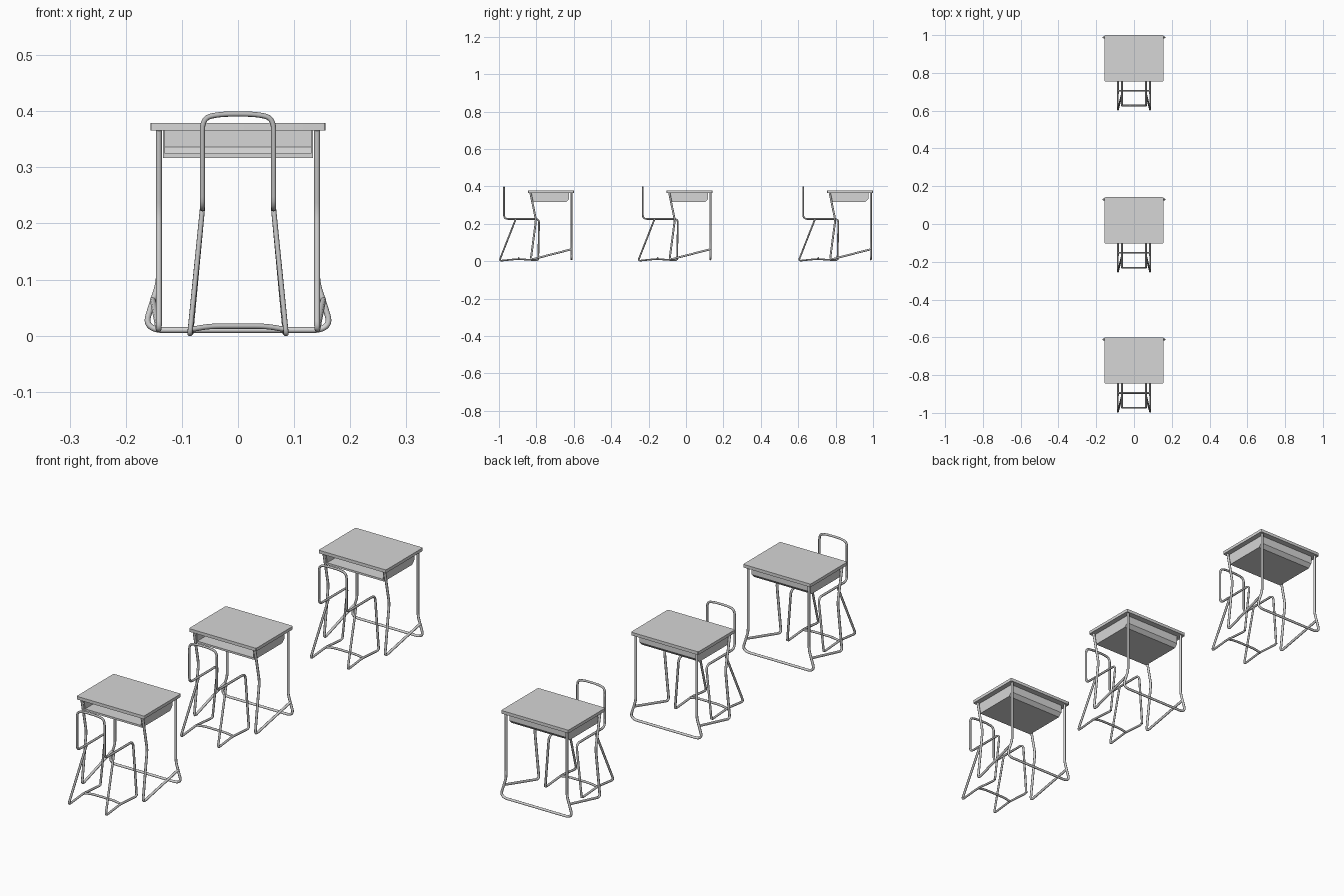
import bpy, bmesh
from mathutils import Vector

cube = bpy.data.objects.get("Cube")
if cube:
    bpy.data.objects.remove(cube, do_unlink=True)


def material(name, value):
    m = bpy.data.materials.new(name)
    m.use_nodes = True
    col = (value, value, value, 1)
    m.diffuse_color = col
    m.node_tree.nodes["Principled BSDF"].inputs["Base Color"].default_value = col
    return m


LIGHT = material("light grey", 0.67)
TUBE = material("tube grey", 0.5)


def rounded(points, r, steps=5, closed=False):
    """Round the corners of a path with small quadratic arcs."""
    pts = [Vector(p) for p in points]
    n, out = len(pts), []
    for i, p in enumerate(pts):
        if not closed and i in (0, n - 1):
            out.append(p)
            continue
        a, b = pts[i - 1] - p, pts[(i + 1) % n] - p
        s = p + a.normalized() * min(r, a.length * 0.45)
        e = p + b.normalized() * min(r, b.length * 0.45)
        for k in range(steps + 1):
            t = k / steps
            out.append(s * (1 - t) ** 2 + p * 2 * t * (1 - t) + e * t * t)
    return out


def tube(name, points, radius, mat, bend=0.02):
    pts = rounded(points, bend)
    cu = bpy.data.curves.new(name, "CURVE")
    cu.dimensions = "3D"
    cu.bevel_depth = radius
    cu.bevel_resolution = 2
    cu.use_fill_caps = True
    sp = cu.splines.new("POLY")
    sp.points.add(len(pts) - 1)
    for q, p in zip(sp.points, pts):
        q.co = (*p, 1)
    sp.use_smooth = True
    cu.materials.append(mat)
    bpy.context.collection.objects.link(bpy.data.objects.new(name, cu))


def prism(name, outline, depth, mat):
    """Extrude a flat outline along a vector."""
    bm = bmesh.new()
    f = bm.faces.new([bm.verts.new(p) for p in outline])
    new = bmesh.ops.extrude_face_region(bm, geom=[f])["geom"]
    bmesh.ops.translate(bm, vec=depth, verts=[v for v in new if isinstance(v, bmesh.types.BMVert)])
    bmesh.ops.recalc_face_normals(bm, faces=bm.faces)
    me = bpy.data.meshes.new(name)
    bm.to_mesh(me)
    bm.free()
    me.materials.append(mat)
    bpy.context.collection.objects.link(bpy.data.objects.new(name, me))


def desk(y0):
    # Table top with slightly rounded corners
    corners = [(-.156, y0 - .845, .366), (.156, y0 - .845, .366),
               (.156, y0 - .6, .366), (-.156, y0 - .6, .366)]
    prism("desk_top", rounded(corners, .006, 3, True), (0, 0, .013), LIGHT)

    # Book tray: a bent sheet open to the front, with closed sides
    profile = [(-.825, .325), (-.825, .317), (-.64, .317), (-.625, .332), (-.625, .366),
               (-.63, .366), (-.63, .336), (-.642, .325)]
    prism("book_tray", [(-.134, y0 + y, z) for y, z in profile], (.268, 0, 0), LIGHT)
    side = [(-.825, .317), (-.64, .317), (-.625, .332), (-.625, .366), (-.83, .366)]
    for s in (-1, 1):
        prism("tray_side", [(s * .134, y0 + y, z) for y, z in side], (-s * .004, 0, 0), LIGHT)

    # Back frame: two legs, flared feet and a floor bar in one tube
    half = [(.141, .366), (.141, .095), (.164, .023), (.148, .01)]
    path = [(x, y0 - .612, z) for x, z in half]
    path += [(-x, y0 - .612, z) for x, z in reversed(half)]
    tube("desk_back_frame", path, .0052, LIGHT, .015)

    # Bent front legs running into the rising side rails
    for s in (-1, 1):
        path = [(s * .141, y0 + y, z) for y, z in
                [(-.832, .366), (-.802, .22), (-.83, .008)]]
        path.append((s * .152, y0 - .612, .064))
        tube("desk_front_leg", path, .0052, LIGHT, .018)


def chair(y0):
    # Backrest hoop running forward into the seat rails and down the front legs
    half = [(.084, -.79, .006), (.0635, -.785, .226), (.0635, -.973, .226),
            (.0635, -.973, .388), (.03, -.973, .395)]
    path = half + [(-x, y, z) for x, y, z in reversed(half)]
    tube("chair_hoop", [(x, y0 + y, z) for x, y, z in path], .0047, TUBE, .022)

    # Sloping rear legs with floor runners
    runner = [(.0635, -.91, .226), (.086, -.998, .002), (.085, -.9, .012),
              (.084, -.79, .004), (.082, -.789, .03)]
    for s in (-1, 1):
        tube("chair_rear_leg", [(s * x, y0 + y, z) for x, y, z in runner], .0047, TUBE, .014)

    # Bowed floor crossbar
    bar = [(-.084, .011), (-.05, .017), (.05, .017), (.084, .011)]
    tube("chair_crossbar", [(x, y0 - .894, z) for x, z in bar], .0047, TUBE)


# Three identical desk and chair sets in a row
for offset in (0, .742, 1.6):
    desk(offset)
    chair(offset)

# Smooth the solid parts but keep their edges sharp
bpy.ops.object.select_all(action="DESELECT")
for ob in bpy.context.scene.objects:
    if ob.type == "MESH":
        ob.select_set(True)
        bpy.context.view_layer.objects.active = ob
bpy.ops.object.shade_smooth_by_angle()
